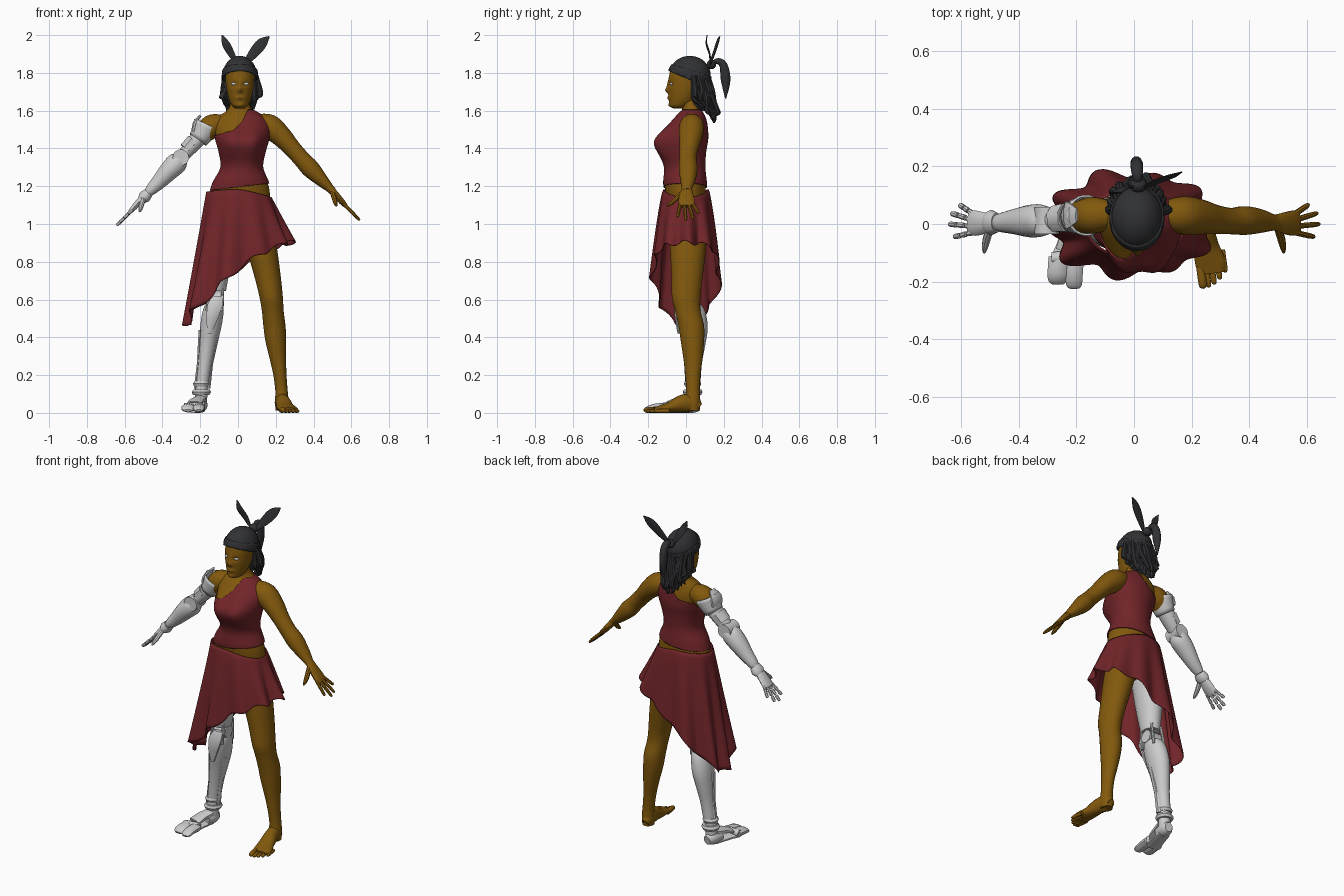
import bpy, bmesh, math, random
from mathutils import Vector, Matrix
random.seed(4)
X, Y, Z = Vector((1, 0, 0)), Vector((0, 1, 0)), Vector((0, 0, 1))

def material(name, col):
    m = bpy.data.materials.new(name)
    m.diffuse_color = (*col, 1)
    return m
SKIN = material("skin", (0.225, 0.1, 0.004))
RED = material("red_cloth", (0.165, 0.018, 0.022))
DARK = material("dark_hair", (0.03, 0.031, 0.034))

def finish(name, bm, mat=None, angle=40, thick=0):
    bmesh.ops.recalc_face_normals(bm, faces=bm.faces)
    me = bpy.data.meshes.new(name)
    bm.to_mesh(me)
    bm.free()
    ob = bpy.data.objects.new(name, me)
    bpy.context.collection.objects.link(ob)
    if mat:
        me.materials.append(mat)
    bpy.ops.object.select_all(action='DESELECT')
    ob.select_set(True)
    bpy.context.view_layer.objects.active = ob
    bpy.ops.object.shade_smooth_by_angle(angle=math.radians(angle))
    if thick:
        mod = ob.modifiers.new("thickness", 'SOLIDIFY')
        mod.thickness = thick
    return ob

def spline(pts, sub):
    """Catmull-Rom through rows of numbers."""
    P = [pts[0]] + list(pts) + [pts[-1]]
    out = []
    for i in range(1, len(P) - 2):
        for k in range(sub):
            t = k / sub
            out.append([0.5 * (2*b + (c-a)*t + (2*a-5*b+4*c-d)*t*t + (3*b-a-3*c+d)*t**3)
                        for a, b, c, d in zip(P[i-1], P[i], P[i+1], P[i+2])])
    return out + [list(pts[-1])]

def loft_bm(pts, n=20, sub=5, ref=Y, tan=None, caps=True, deform=None):
    """Skin of ellipses: each row is x, y, z, half-width, half-depth (along ref)."""
    rows, bm, rings = spline(pts, sub), bmesh.new(), []
    for i, r in enumerate(rows):
        a, b = rows[max(i-1, 0)], rows[min(i+1, len(rows)-1)]
        t = tan or (Vector(b[:3]) - Vector(a[:3])).normalized()
        v = (ref - t * ref.dot(t)).normalized()
        u = v.cross(t)
        ring = []
        for k in range(n):
            w = 2 * math.pi * (k + .5) / n
            p = Vector(r[:3]) + u * r[3] * math.cos(w) + v * r[4] * math.sin(w)
            ring.append(bm.verts.new(deform(p) if deform else p))
        rings.append(ring)
    for A, B in zip(rings, rings[1:]):
        for k in range(n):
            bm.faces.new((A[k], A[(k+1) % n], B[(k+1) % n], B[k]))
    if caps:
        bm.faces.new(rings[0])
        bm.faces.new(rings[-1])
    return bm

def loft(name, pts, mat=None, angle=40, thick=0, **kw):
    return finish(name, loft_bm(pts, **kw), mat, angle, thick)

def ball(name, c, r, mat=None, cuts=(), thick=0):
    bm = bmesh.new()
    bmesh.ops.create_uvsphere(bm, u_segments=32, v_segments=20, radius=1)
    bm.transform(Matrix.Translation(c) @ Matrix.Diagonal((*r, 1)))
    for co, no in cuts:
        bmesh.ops.bisect_plane(bm, geom=bm.verts[:] + bm.edges[:] + bm.faces[:],
                               plane_co=co, plane_no=no, clear_outer=True)
    return finish(name, bm, mat, 50, thick)

def drum(name, c, r, h, axis):
    bm = bmesh.new()
    bmesh.ops.create_cone(bm, cap_ends=True, segments=20, radius1=r, radius2=r, depth=h)
    bm.transform(Matrix.Translation(c) @ Z.rotation_difference(axis).to_matrix().to_4x4())
    return finish(name, bm)

def bump(p, x, z, sx, sz, d):
    return d * math.exp(-((p.x-x)/sx)**2 - ((p.z-z)/sz)**2)

# Torso and the fitted top made from the same profile
def chest(p):
    if p.y < 0:
        p.y -= bump(p, -.04, 1.43, .065, .085, .056) + bump(p, .085, 1.43, .065, .085, .056)
    return p
torso = [(.01, 0, .95, .10, .07), (.01, .01, 1.05, .155, .105), (.01, 0, 1.15, .16, .106),
         (.015, -.005, 1.22, .142, .108), (.02, -.005, 1.3, .106, .1), (.022, -.006, 1.38, .117, .105),
         (.022, 0, 1.45, .136, .11), (.02, .015, 1.52, .145, .092), (.015, .025, 1.57, .115, .07),
         (.01, .03, 1.605, .065, .05), (.01, .015, 1.66, .045, .046), (.01, .01, 1.72, .045, .046)]
loft("torso", torso, SKIN, n=40, sub=6, tan=Z, deform=chest)

bm = loft_bm([(x, y, z, a + .008, b + .008) for x, y, z, a, b in torso[2:-2]],
             n=48, sub=8, tan=Z, caps=False, deform=chest)
lines = [((-.03, 1.496), (.3, -1)), ((.005, 1.525), (1.0, -1)), ((.05, 1.6), (2, -1)), ((0, 1.195), (.12, -1))]
for (px, pz), (nx, nz) in lines:
    bmesh.ops.bisect_plane(bm, geom=bm.verts[:] + bm.edges[:] + bm.faces[:],
                           plane_co=(px, 0, pz), plane_no=(nx, 0, nz))
def cut_away(c):
    h = [pz + (c.x - px) * nx for (px, pz), (nx, nz) in lines]
    return c.z > max(h[:3]) or c.z < h[3]
bmesh.ops.delete(bm, geom=[f for f in bm.faces if cut_away(f.calc_center_median())], context='FACES')
finish("one_shoulder_top", bm, RED, 60, .006)

# Slanted skirt with deepening folds; only the right hip dips to bare skin
bm, rings, N = bmesh.new(), [], 144
for j in range(29):
    t, ring = j / 28, []
    for k in range(N):
        w = 2 * math.pi * k / N
        c, s = math.cos(w), math.sin(w)
        box = 1 + .1 * t * (2*c*s)**2 * (c < 0)
        fold = math.sin(10*w + .6) + .6 * math.sin(7*w + 1) * abs(s)
        hem = .76 + .22*c - .08*c*c + .012 * math.sin(10*w + 2)
        top = 1.182 - .03*c*(c > 0) - .012*c*c
        g = (1 + .085 * fold * t**.8) * box
        ring.append(bm.verts.new(((.168 + .107*t) * c * g + .005,
                                  (.115 + .055 * t**.65) * s * g, top + (hem-top)*t)))
    rings.append(ring)
for A, B in zip(rings, rings[1:]):
    for k in range(N):
        bm.faces.new((A[k], A[(k+1) % N], B[(k+1) % N], B[k]))
finish("skirt", bm, RED, 60, -.005)

# Head with face relief
def face(p):
    if p.y < -.01:
        p.y -= bump(p, .01, 1.708, .014, .014, .015) + bump(p, .01, 1.735, .009, .025, .007)
        p.y -= bump(p, .01, 1.667, .022, .009, .008) + bump(p, .01, 1.627, .02, .012, .006)
        p.y += bump(p, -.021, 1.742, .018, .012, .008) + bump(p, .041, 1.742, .018, .012, .008)
    return p
loft("head", [(.01, -.035, 1.612, .022, .03), (.01, -.035, 1.625, .04, .05), (.01, -.02, 1.65, .054, .07),
              (.01, -.008, 1.69, .066, .085), (.01, 0, 1.73, .073, .095), (.01, .01, 1.78, .077, .1),
              (.01, .015, 1.83, .07, .092), (.01, .015, 1.87, .045, .06), (.01, .015, 1.88, .01, .015)],
     SKIN, n=72, sub=7, tan=Z, deform=face)
for s in (-1, 1):
    ball("eye", (.01 + s*.031, -.075, 1.742), (.016, .012, .008))

# Head wrap, band and knot feathers
cap = (.01, .02, 1.79)
ball("head_wrap", cap, (.09, .11, .1), DARK, [((0, 0, 1.79), (0, -.4, -1))], .004)
ball("wrap_band", cap, (.096, .117, .099), DARK,
     [((0, 0, 1.772), (0, -.42, -1)), ((0, 0, 1.822), (0, .3, 1))], .006)
ball("wrap_knot", (.015, .135, 1.845), (.03, .025, .025), DARK)
loft("feather_left", [(0, .13, 1.84, .006, .006), (-.035, .125, 1.9, .019, .004), (-.065, .108, 1.955, .021, .004),
                      (-.085, .112, 2.0, .003, .002)], DARK, n=10)
loft("feather_right", [(.03, .125, 1.84, .008, .006), (.075, .145, 1.895, .026, .005), (.125, .165, 1.955, .03, .005),
                       (.165, .18, 1.992, .004, .002)], DARK, n=10)
loft("feather_drooping", [(.015, .13, 1.84, .008, .008), (.012, .165, 1.862, .016, .018), (.01, .198, 1.84, .022, .022),
                          (.008, .21, 1.76, .026, .02), (.006, .21, 1.665, .003, .004)], DARK, n=12, ref=X)

# Hair mass and hanging wavy locks in two layers
ball("hair_mass", (.01, .07, 1.71), (.075, .055, .12), DARK)
for layer in (0, 1):
    for i in range(12):
        w = math.radians(6 + 168 * i / 11)
        c, s = math.cos(w), math.sin(w)
        R, j = .074 + .012*layer, lambda: random.uniform(-.012, .012)
        end = 1.525 + .075*abs(c)**2 + .03*layer + random.uniform(0, .03)
        loft("hair_lock", [(.01 + R*c, .03 + R*s, 1.79, .012, .012),
                           (.01 + (R+.01)*c + j(), .035 + (R+.02)*s + j(), 1.71, .016, .016),
                           (.01 + (R+.012)*c + j(), .045 + (R+.022)*s + j(), (1.71+end)/2, .015, .015),
                           (.01 + R*c + j(), .06 + (R+.018)*s + j(), end + .02, .013, .013),
                           (.01 + R*c, .065 + (R+.01)*s, end, .004, .004)], DARK, n=8, sub=4, tan=Z)

# Natural arm and the shoulder stump above the mechanical arm
loft("arm", [(.1, .03, 1.535, .05, .05), (.165, .03, 1.515, .066, .066), (.225, .025, 1.468, .057, .062),
             (.287, .015, 1.4, .047, .05), (.338, .01, 1.343, .046, .046), (.385, .012, 1.292, .049, .05),
             (.44, .01, 1.235, .036, .041), (.485, .005, 1.19, .023, .028), (.5, .005, 1.173, .022, .03)], SKIN)
loft("shoulder_stump", [(-.08, .03, 1.53, .05, .05), (-.14, .03, 1.515, .064, .064), (-.19, .025, 1.468, .05, .055)], SKIN)

# Hands: side 1 natural, side -1 mechanical with jointed fingers
def hand(s, mat, dz, n, sub):
    def P(*rows):
        return [(s*x, y, z + dz, a, b) for x, y, z, a, b in rows]
    loft("palm", P((.48, .005, 1.195, .02, .024), (.515, .003, 1.158, .018, .036),
                   (.55, .003, 1.118, .016, .044), (.572, .005, 1.094, .011, .04)), mat, n=n, sub=sub)
    for y0, x1, y1 in ((.036, .607, .068), (.014, .637, .038), (-.008, .645, .0), (-.03, .627, -.045)):
        a, b = Vector((.56, y0, 1.105)), Vector((x1, y1, 1.665 - x1))
        m = 1 if s > 0 else 3
        for k in range(m):
            p, q = a.lerp(b, k / m), a.lerp(b, (k + (1 if s > 0 else .9)) / m)
            loft("finger", P((*p, .01, .01), (*p.lerp(q, .5), .01, .01), (*p.lerp(q, .9), .0085, .0085),
                             (*q, .004, .004)), mat, n=8, sub=2)
    loft("thumb", P((.5, -.015, 1.17, .013, .014), (.512, -.055, 1.13, .013, .014),
                    (.518, -.085, 1.105, .01, .01), (.52, -.1, 1.095, .004, .004)), mat, n=8, sub=3, ref=X)
hand(1, SKIN, 0, 16, 4)
hand(-1, None, -.03, 10, 2)

# Mechanical arm
loft("shoulder_cuff", [(-.165, .03, 1.525, .074, .072), (-.185, .028, 1.485, .063, .066), (-.212, .025, 1.445, .053, .056)],
     n=24, sub=2, caps=False, thick=.008)
loft("shoulder_plate", [(-.235, .03, 1.49, .012, .05), (-.228, .03, 1.535, .012, .05), (-.198, .03, 1.575, .006, .025)], n=8, sub=2)
loft("upper_arm", [(-.18, .028, 1.49, .048, .05), (-.23, .022, 1.43, .042, .05), (-.275, .016, 1.38, .036, .043),
                   (-.31, .012, 1.345, .033, .036)], n=14, sub=2)
loft("upper_arm_panel", [(-.235, .022, 1.44, .042, .053), (-.275, .018, 1.395, .04, .048)], n=8, sub=1)
drum("elbow_joint", (-.303, .012, 1.352), .043, .095, Y)
loft("forearm", [(-.3, .012, 1.35, .04, .045), (-.322, .012, 1.325, .057, .056), (-.365, .01, 1.282, .053, .056),
                 (-.42, .008, 1.222, .041, .043), (-.46, .005, 1.182, .031, .034), (-.475, .005, 1.165, .024, .028)], n=14, sub=3)
loft("forearm_ridge", [(-.33, .01, 1.365, .015, .025), (-.39, .01, 1.295, .014, .022), (-.445, .008, 1.225, .008, .012)], n=6, sub=1)
loft("wrist_cuff", [(-.475, .005, 1.165, .028, .034), (-.495, .005, 1.143, .034, .044), (-.51, .005, 1.127, .024, .036)], n=14, sub=1)

# Natural leg, foot and toes
loft("leg", [(.09, .005, 1.08, .08, .1), (.105, .01, .97, .085, .1), (.13, .01, .85, .08, .094), (.157, .006, .72, .07, .083),
             (.176, .001, .61, .062, .076), (.184, .01, .54, .058, .068), (.193, .028, .46, .059, .068), (.2, .034, .38, .055, .062),
             (.212, .037, .28, .043, .05), (.222, .036, .2, .035, .041), (.23, .037, .12, .033, .036),
             (.232, .036, .06, .036, .04), (.231, .036, .012, .032, .037)], SKIN, n=28, tan=Z)
loft("foot", [(.23, .072, .03, .022, .022), (.23, .035, .05, .036, .046), (.24, -.02, .05, .039, .046),
              (.25, -.08, .032, .046, .029), (.265, -.135, .021, .053, .019), (.27, -.17, .016, .045, .012)], SKIN, ref=Z)
for i in range(5):
    x, y, r = .238 + .019*i, -.2 + .0035*i*i, .0155 if i == 0 else .0105
    loft("toe", [(x - .008, y + .055, r, r, r), (x - .002, y + .01, r, r, r), (x + .002, y - .016, r*.9, r*.9, r*.8),
                 (x + .003, y - .024, r*.8, .003, .003)], SKIN, n=10, sub=3, ref=Z)

# Mechanical leg
loft("thigh_shell", [(-.07, .005, 1.06, .075, .095), (-.085, .01, .95, .078, .095), (-.1, .01, .82, .07, .088),
                     (-.11, .008, .7, .057, .07), (-.113, .01, .645, .05, .06)], n=18, sub=3, tan=Z)
drum("knee_joint", (-.12, .015, .605), .038, .09, X)
for sx in (-1, 1):
    for sy in (-1, 1):
        loft("knee_strut", [(-.113 + sx*.033, .015 + sy*.045, .67, .009, .009),
                            (-.126 + sx*.04, .02 + sy*.05, .54, .009, .009)], n=8, sub=1)
loft("shin_shell", [(-.126, .022, .575, .048, .058), (-.132, .028, .535, .057, .075), (-.145, .038, .45, .057, .077),
                    (-.16, .04, .36, .049, .062), (-.175, .037, .26, .04, .047), (-.19, .036, .15, .036, .04)], n=18, sub=3, tan=Z)
loft("knee_plate", [(-.108, -.035, .62, .032, .012), (-.12, -.048, .575, .045, .018), (-.138, -.044, .5, .034, .016),
                    (-.15, -.034, .42, .012, .012)], n=8, sub=1, tan=Z)
for s in (-1, 1):
    loft("shin_rail", [(-.15 + s*.05, .02, .44, .01, .02), (-.175 + s*.036, .028, .26, .008, .016),
                       (-.19 + s*.036, .03, .13, .009, .018)], n=6, sub=1, tan=Z)
for z, r in ((.155, .046), (.11, .052)):
    loft("ankle_ring", [(-.192, .035, z + .014, r - .008, r - .006), (-.194, .035, z, r, r),
                        (-.195, .035, z - .014, r - .008, r - .006)], n=18, sub=1, tan=Z)
loft("ankle_core", [(-.192, .035, .16, .034, .034), (-.198, .03, .03, .034, .036)], n=12, sub=1, tan=Z)
loft("heel", [(-.195, .072, .035, .024, .028), (-.2, .04, .04, .04, .04), (-.213, -.02, .042, .038, .038)], n=10, sub=2, ref=Z)
loft("instep_plate", [(-.2, .015, .072, .036, .024), (-.218, -.045, .064, .04, .02), (-.232, -.095, .048, .044, .014)], n=8, sub=1, ref=Z)
loft("sole", [(-.205, .02, .014, .034, .014), (-.228, -.08, .015, .044, .015), (-.24, -.13, .014, .055, .014)], n=10, sub=1, ref=Z)
loft("toe_hinge", [(-.19, -.112, .035, .022, .022), (-.285, -.118, .03, .022, .022)], n=10, sub=1, ref=Z)
for x, w, y in ((-.208, .032, -.222), (-.265, .037, -.208)):
    loft("toe_plate", [(x + .004, -.115, .028, w, .024), (x, -.17, .026, w, .022), (x, y + .012, .017, w*.9, .014),
                       (x, y, .012, w*.6, .007)], n=10, sub=2, ref=Z)
